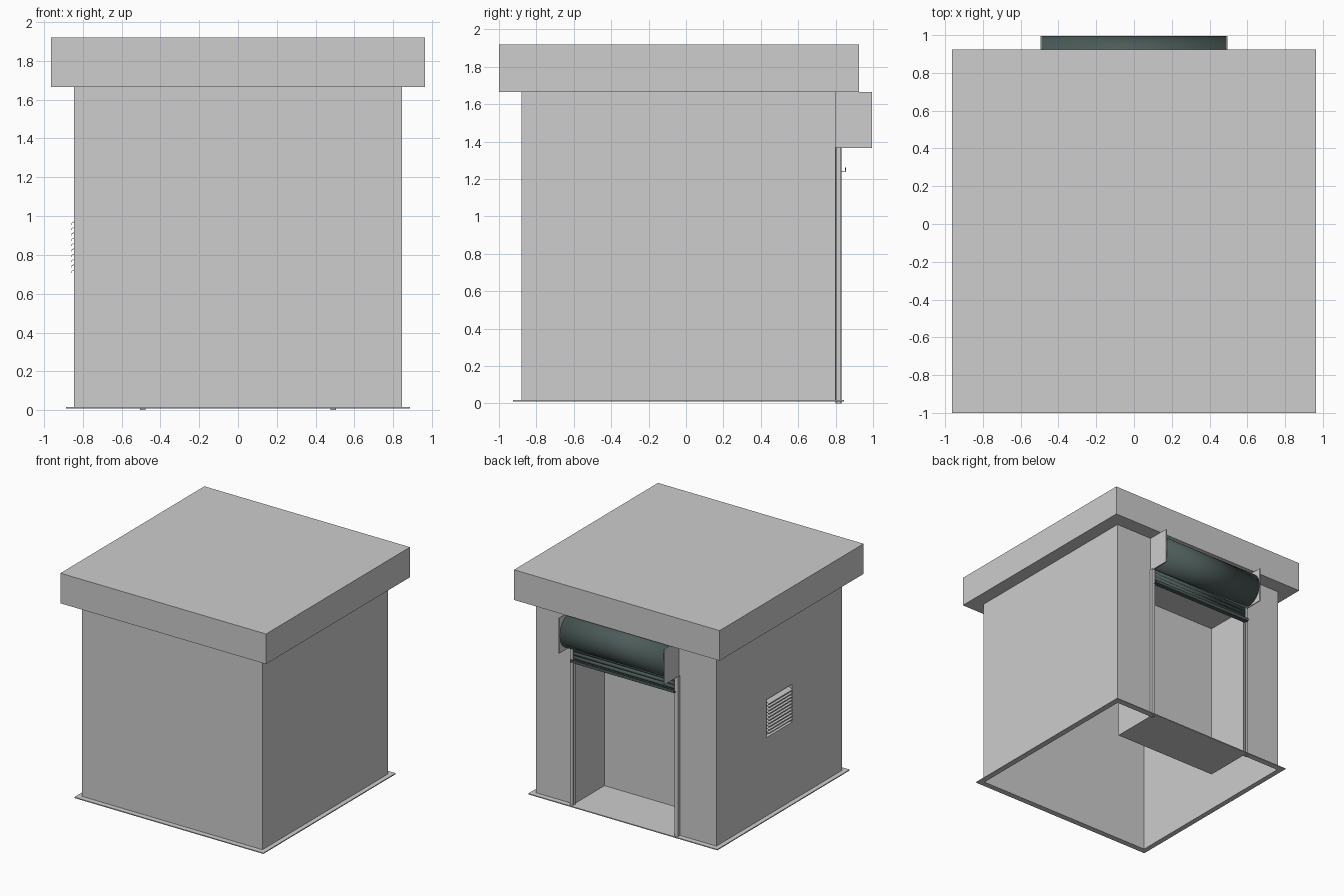
import bpy, bmesh, math
from mathutils import Vector

if "Cube" in bpy.data.objects:
    bpy.data.objects.remove(bpy.data.objects["Cube"])


def material(name, rgb):
    m = bpy.data.materials.new(name)
    m.use_nodes = True
    m.diffuse_color = (*rgb, 1)
    m.node_tree.nodes["Principled BSDF"].inputs["Base Color"].default_value = (*rgb, 1)
    return m


GREY = material("light grey", (0.61, 0.61, 0.61))
SLATE = material("dark slate green", (0.072, 0.105, 0.1))

# Main dimensions
HALF = 0.845
FRONT, BACK = -0.88, 0.80
BASE, EAVES = 0.015, 1.665
DOOR = 0.49
MID_Y = (FRONT + BACK) / 2


def finish(name, bm, mat):
    bmesh.ops.remove_doubles(bm, verts=bm.verts, dist=0.0001)
    bmesh.ops.recalc_face_normals(bm, faces=bm.faces)
    mesh = bpy.data.meshes.new(name)
    bm.to_mesh(mesh)
    bm.free()
    mesh.materials.append(mat)
    ob = bpy.data.objects.new(name, mesh)
    bpy.context.scene.collection.objects.link(ob)
    return ob


def quad(bm, *points):
    bm.faces.new([bm.verts.new(p) for p in points])


def box(name, low, high, mat):
    bm = bmesh.new()
    bmesh.ops.create_cube(bm, size=1)
    for v in bm.verts:
        v.co = [l + (c + 0.5) * (h - l) for c, l, h in zip(v.co, low, high)]
    return finish(name, bm, mat)


def corners(u0, u1, v0, v1):
    return [(u0, v0), (u1, v0), (u1, v1), (u0, v1)]


def recessed_wall(bm, place, outer, hole, depth):
    """Wall with a rectangular recess; side 0 (bottom) vanishes if flush."""
    o, h = corners(*outer), corners(*hole)
    for i in range(4):
        j = (i + 1) % 4
        if i or outer[2] != hole[2]:
            quad(bm, place(*o[i], 0), place(*o[j], 0), place(*h[j], 0), place(*h[i], 0))
        quad(bm, place(*h[i], 0), place(*h[j], 0), place(*h[j], depth), place(*h[i], depth))
    quad(bm, *[place(*p, depth) for p in h])


def ribbon(name, points, start, end, place, mat, thickness):
    """Sweep an open profile in a straight line and thicken it."""
    bm = bmesh.new()
    for p, q in zip(points, points[1:]):
        quad(bm, place(*p, start), place(*q, start), place(*q, end), place(*p, end))
    ob = finish(name, bm, mat)
    mod = ob.modifiers.new("thickness", "SOLIDIFY")
    mod.thickness = thickness
    mod.offset = 0
    return ob


def along_x(y, z, t):
    return Vector((t, y, z))


def along_y(x, z, t):
    return Vector((x, t, z))


def along_z(x, y, t):
    return Vector((x, y, t))


# Hollow body, open underneath, with door alcove and vent recess
bm = bmesh.new()
top = EAVES + 0.005
quad(bm, (-HALF, FRONT, BASE), (HALF, FRONT, BASE), (HALF, FRONT, top), (-HALF, FRONT, top))
quad(bm, (HALF, FRONT, BASE), (HALF, BACK, BASE), (HALF, BACK, top), (HALF, FRONT, top))
quad(bm, (-HALF, FRONT, top), (HALF, FRONT, top), (HALF, BACK, top), (-HALF, BACK, top))
recessed_wall(bm, lambda u, v, d: Vector((u, BACK - d, v)),
              (-HALF, HALF, BASE, top), (-DOOR, DOOR, BASE, 1.37), 0.41)
recessed_wall(bm, lambda u, v, d: Vector((d - HALF, u, v)),
              (FRONT, BACK, BASE, top), (MID_Y - 0.17, MID_Y + 0.17, 0.68, 1.0), 0.03)
finish("body_shell", bm, GREY)

# Roof slab
box("roof", (-0.9625, -1, EAVES), (0.9625, 0.925, 1.92), GREY)

# Thin flange around the foot
for side in (-1, 1):
    xs = sorted((side * (HALF - 0.005), side * 0.885))
    box("foot_flange_side", (xs[0], FRONT - 0.045, 0.009), (xs[1], BACK + 0.045, BASE + 0.002), GREY)
for name, y0, y1 in (("front", FRONT - 0.045, FRONT + 0.005), ("back", BACK - 0.005, BACK + 0.045)):
    box("foot_flange_" + name, (-HALF, y0, 0.009), (HALF, y1, BASE + 0.002), GREY)

# Door guide channels and roller end plates
for side in (-1, 1):
    outer, inner = side * 0.503, side * 0.476
    ribbon("guide_channel",
           [(inner, 0.803), (outer, 0.803), (outer, 0.828), (inner, 0.828)],
           0, 1.37, along_z, GREY, 0.005)
    xs = sorted((side * 0.488, side * 0.496))
    box("roller_end_plate", (xs[0], BACK, 1.365), (xs[1], 0.995, EAVES), GREY)

# Shutter roll between the plates
CY, CZ, R = 0.85, 1.515, 0.143
arc = [math.radians(90 - 180 * i / 24) for i in range(25)]
profile = [(BACK, CZ + R)] + [(CY + R * math.cos(a), CZ + R * math.sin(a)) for a in arc]
profile.append((0.82, CZ - R))
roll = ribbon("shutter_roll", profile, -0.487, 0.487, along_x, SLATE, 0.003)

# Hanging curtain of rounded slats
SLATS, PER = 4, 6
z_top, z_low = 1.38, 1.25
slats = []
for i in range(SLATS * PER + 1):
    t = i / PER
    slats.append((0.813 + 0.011 * abs(math.sin(math.pi * t)), z_top + (z_low - z_top) * t / SLATS))
curtain = ribbon("shutter_curtain", slats, -0.487, 0.487, along_x, SLATE, 0.003)

for ob in (roll, curtain):
    bpy.ops.object.select_all(action="DESELECT")
    ob.select_set(True)
    bpy.context.view_layer.objects.active = ob
    bpy.ops.object.shade_smooth_by_angle(angle=math.radians(30))

# Angle bar on the curtain's lower edge
ribbon("shutter_bottom_bar", [(0.815, 1.26), (0.815, 1.238), (0.853, 1.238), (0.853, 1.262)],
       -0.487, 0.487, along_x, SLATE, 0.004)

# Vent louvres
for i in range(10):
    z = 0.71 + i * 0.0275
    ribbon("vent_louvre", [(-0.822, z + 0.024), (-0.857, z + 0.006), (-0.857, z - 0.003)],
           MID_Y - 0.158, MID_Y + 0.158, along_y, GREY, 0.003)
